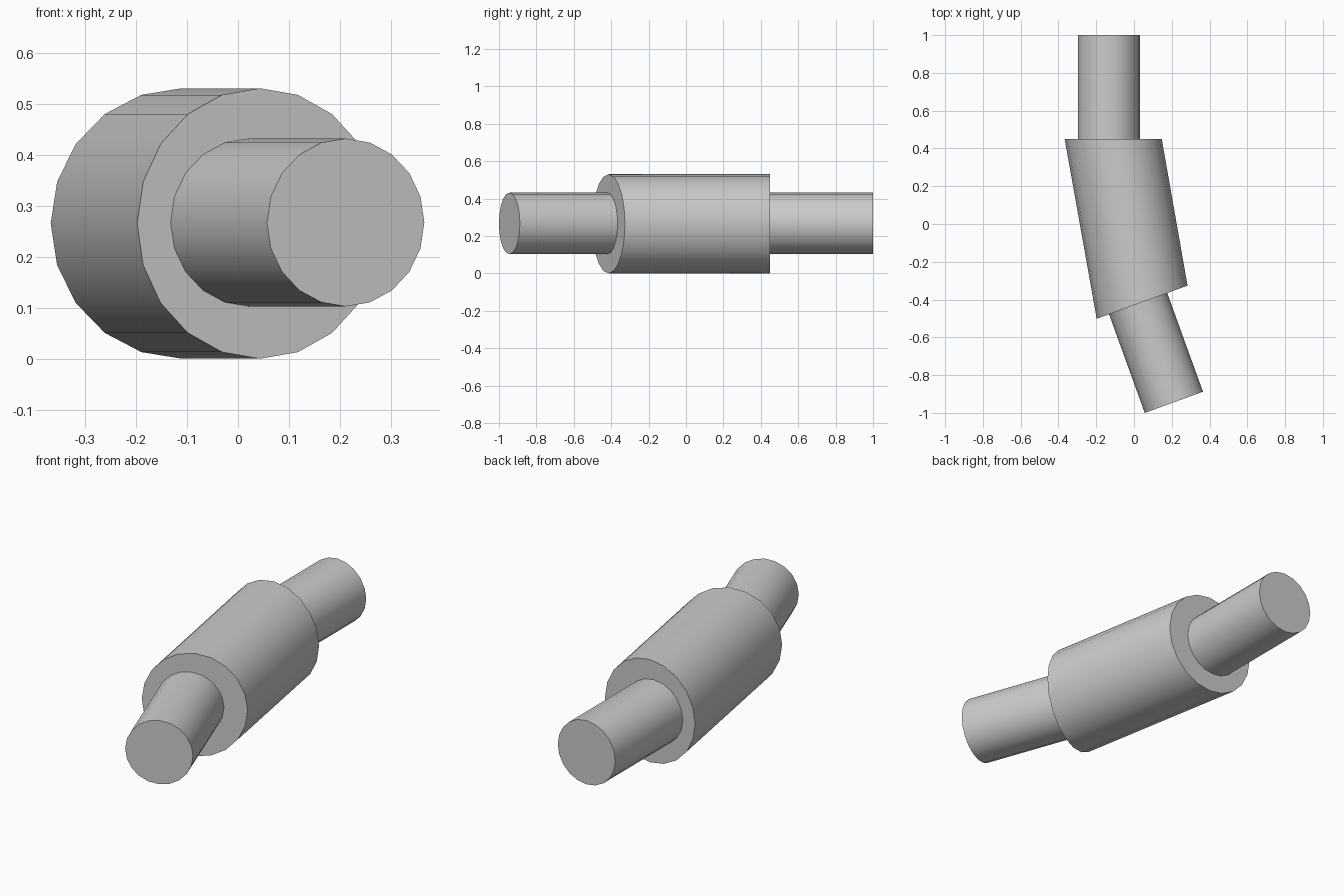
import bpy, bmesh
from math import sin, cos, pi, radians

if "Cube" in bpy.data.objects:
    bpy.data.objects.remove(bpy.data.objects["Cube"])

SIDES = 20
BEND = radians(20)

def ring(bm, x, y, z, rx, rz, turn):
    """Upright ring of verts, turned about the vertical axis."""
    out = []
    for i in range(SIDES):
        a = 2 * pi * i / SIDES
        u = rx * cos(a)
        out.append(bm.verts.new((x + u * cos(turn), y + u * sin(turn), z + rz * sin(a))))
    return out

# Sections from the back pipe end to the front pipe end: x, y, z, rx, rz, turn
sections = [
    (-0.133, 1.0, 0.267, 0.164, 0.1645, 0),          # back pipe end
    (-0.133, 0.45, 0.267, 0.164, 0.1645, 0),         # back pipe root
    (-0.11, 0.45, 0.265, 0.257, 0.265, 0),           # sleeve back rim
    (0.043, -0.414, 0.265, 0.256, 0.265, BEND),      # sleeve front rim
    (0.022, -0.4216, 0.267, 0.164, 0.1645, BEND),    # front pipe root
    (0.211, -0.944, 0.267, 0.164, 0.1645, BEND),     # front pipe end
]

bm = bmesh.new()
rings = [ring(bm, *s) for s in sections]
for a, b in zip(rings, rings[1:]):
    for i in range(SIDES):
        j = (i + 1) % SIDES
        bm.faces.new((a[i], a[j], b[j], b[i]))

# End caps
bm.faces.new(rings[0])
bm.faces.new(rings[-1])
bmesh.ops.recalc_face_normals(bm, faces=bm.faces)

mesh = bpy.data.meshes.new("bent_pipe_sleeve")
bm.to_mesh(mesh)
bm.free()
obj = bpy.data.objects.new("bent_pipe_sleeve", mesh)
bpy.context.collection.objects.link(obj)

# Smooth barrels, sharp rims
bpy.context.view_layer.objects.active = obj
obj.select_set(True)
bpy.ops.object.shade_smooth_by_angle(angle=radians(30))
